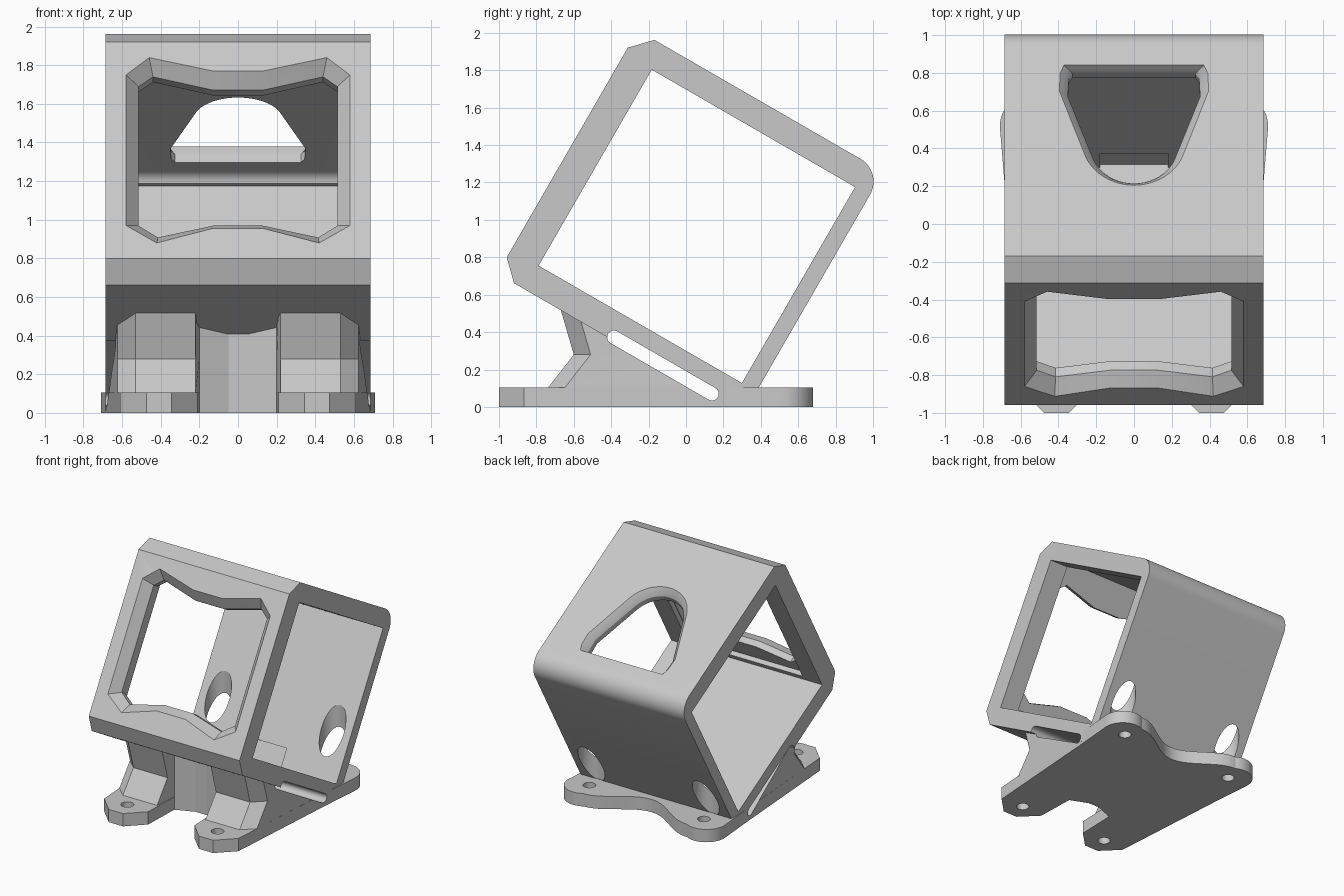
import bpy, bmesh
from math import sin, cos, pi, radians

default = bpy.data.objects.get("Cube")
if default:
    bpy.data.objects.remove(default, do_unlink=True)

grey = bpy.data.materials.new("light_grey")
grey.use_nodes = True
GREY = (0.58, 0.58, 0.58, 1)
grey.diffuse_color = GREY
grey.node_tree.nodes["Principled BSDF"].inputs["Base Color"].default_value = GREY

TILT = radians(30)
HALF = 0.685


def tilted(x, u, v):
    """Point in the tilted frame: u runs front to back, v from floor to lid."""
    return (x, u * cos(TILT) + v * sin(TILT), v * cos(TILT) - u * sin(TILT))


def loft(name, rings):
    """Closed solid through rings of equal length, faces pointing outwards."""
    bm = bmesh.new()
    rows = [[bm.verts.new(p) for p in ring] for ring in rings]
    n = len(rows[0])
    for a, b in zip(rows, rows[1:]):
        for i in range(n):
            j = (i + 1) % n
            bm.faces.new((a[i], a[j], b[j], b[i]))
    bm.faces.new(rows[0][::-1])
    bm.faces.new(rows[-1])
    bm.normal_update()
    if bm.calc_volume(signed=True) < 0:
        bmesh.ops.reverse_faces(bm, faces=bm.faces)
    mesh = bpy.data.meshes.new(name)
    bm.to_mesh(mesh)
    bm.free()
    mesh.materials.append(grey)
    ob = bpy.data.objects.new(name, mesh)
    bpy.context.collection.objects.link(ob)
    return ob


def tilted_prism(name, profile, half):
    return loft(name, [[tilted(x, u, v) for u, v in profile] for x in (-half, half)])


def rect(u0, u1, v0, v1):
    return [(u0, v0), (u1, v0), (u1, v1), (u0, v1)]


def arc(cx, cy, r, a0, a1, n):
    return [(cx + r * cos(radians(a0 + (a1 - a0) * i / n)),
             cy + r * sin(radians(a0 + (a1 - a0) * i / n))) for i in range(n + 1)]


def mirrored(half):
    """Complete a half outline (x >= 0) across x = 0."""
    return half + [(-x, y) for x, y in reversed(half) if x > 1e-6]


def cylinder(x, y, r, z0, z1):
    ring = arc(x, y, r, 0, 360, 40)[:-1]
    return loft("hole_cutter", [[(px, py, z) for px, py in ring] for z in (z0, z1)])


def carve(ob, cutter, operation='DIFFERENCE'):
    cutter.hide_render = True
    mod = ob.modifiers.new("carve", 'BOOLEAN')
    mod.operation = operation
    mod.solver = 'EXACT'
    mod.object = cutter
    bpy.context.view_layer.objects.active = ob
    bpy.ops.object.modifier_apply(modifier=mod.name)
    bpy.data.objects.remove(cutter, do_unlink=True)


def cut_strap_slot(ob):
    slot = arc(0.085, 0.13, 0.036, -90, 90, 12) + arc(-0.52, 0.13, 0.036, 90, 270, 12)
    carve(ob, tilted_prism("slot_cutter", slot, 1))


# Tilted box frame, open at both sides, chamfered in front and rounded behind
shell = [(-1.127, 0.113), (0.285, 0.113)] + arc(0.145, 1.475, 0.14, 0, 90, 12)
shell += [(-1.127, 1.615), (-1.23, 1.508), (-1.23, 0.213)]
frame = tilted_prism("camera_frame", shell, HALF)
carve(frame, tilted_prism("cavity_cutter", rect(-1.06, 0.195, 0.26, 1.47), 1))
ground = rect(-2, 2, -2, 2)
carve(frame, loft("ground_cutter", [[(x, y, z) for x, y in ground] for z in (-1, 0)]))

# Front opening with waisted top and bottom and a bevelled edge
wide = [(0.13, 0.393), (0.42, 0.306), (0.58, 0.41),
        (0.58, 1.31), (0.46, 1.414), (0.13, 1.334)]
narrow = [(0.13, 0.452), (0.415, 0.382), (0.515, 0.452),
          (0.515, 1.284), (0.44, 1.342), (0.13, 1.263)]
steps = [(-1.4, wide), (-1.23, wide), (-1.155, narrow), (-0.9, narrow)]
carve(frame, loft("opening_cutter",
                  [[tilted(x, u, v) for x, v in mirrored(pts)] for u, pts in steps]))

# Shallow pocket inside the front wall and the lid, rounded at the back corner
pocket = [(-1.1, 0.3), (0.18, 0.3)] + arc(0.11, 1.44, 0.07, 0, 90, 8) + [(-1.1, 1.51)]
carve(frame, tilted_prism("pocket_cutter", pocket, 0.52))


# Rounded triangular window in the lid, flared outwards
def window(grow):
    half = arc(0, -0.42, 0.23 + grow, -90, -20, 10)
    half += [(0.35 + grow, -0.118), (0.345 + grow, -0.01), (0.325 + grow, 0.02 + grow * 0.4)]
    return mirrored(half)


levels = [(1.8, 0.05), (1.62, 0.05), (1.585, 0.018), (1.555, 0), (1.3, 0)]
carve(frame, loft("window_cutter",
                  [[tilted(x, u, v) for x, u in window(g)] for v, g in levels]))

# Shallow recess at the foot of the back wall
carve(frame, tilted_prism("recess_cutter", rect(0.1, 0.212, 0.262, 0.41), 0.18))

# Vertical screwdriver access through the back wall
for side in (-1, 1):
    carve(frame, cylinder(side * 0.52, 0.485, 0.1, 0.106, 1.0))
cut_strap_slot(frame)


# Wedge support with two angular front posts
def support_ring(z, front):
    half = [(0.05, -0.48), (0.2, -0.54), (0.22, front), (0.53, front),
            (0.625, front + 0.09), (0.678, 0.15), (0.68, 0.4)]
    return [(x, y, z) for x, y in mirrored(half)]


support = loft("wedge_support", [support_ring(0.1, -0.74), support_ring(0.28, -0.60),
                                 support_ring(0.85, -0.766)])
carve(support, tilted_prism("under_frame", rect(-1.15, 0.27, -1, 0.19), 1), 'INTERSECT')
cut_strap_slot(support)

# Base plate: two front feet, two rounded rear lobes, hollow between them
outline = [(0.05, -0.48), (0.2, -0.54), (0.21, -0.865), (0.345, -1), (0.475, -1),
           (0.61, -0.865), (0.68, 0.15)]
outline += arc(0.55, 0.52, 0.16, -6, 120, 16)
outline += [(0.47 * (1 - t / 14), 0.555 + 0.104 * cos(pi * t / 14)) for t in range(1, 15)]
plate = loft("base_plate", [[(x, y, z) for x, y in mirrored(outline)] for z in (0, 0.105)])
for side in (-1, 1):
    for x, y in ((0.41, -0.85), (0.52, 0.51)):
        carve(plate, cylinder(side * x, y, 0.048, -1, 1))
cut_strap_slot(plate)

# Smooth the curved walls, keep the edges sharp
for ob in (frame, support, plate):
    bpy.ops.object.select_all(action='DESELECT')
    ob.select_set(True)
    bpy.context.view_layer.objects.active = ob
    bpy.ops.object.shade_smooth_by_angle(angle=radians(20))
